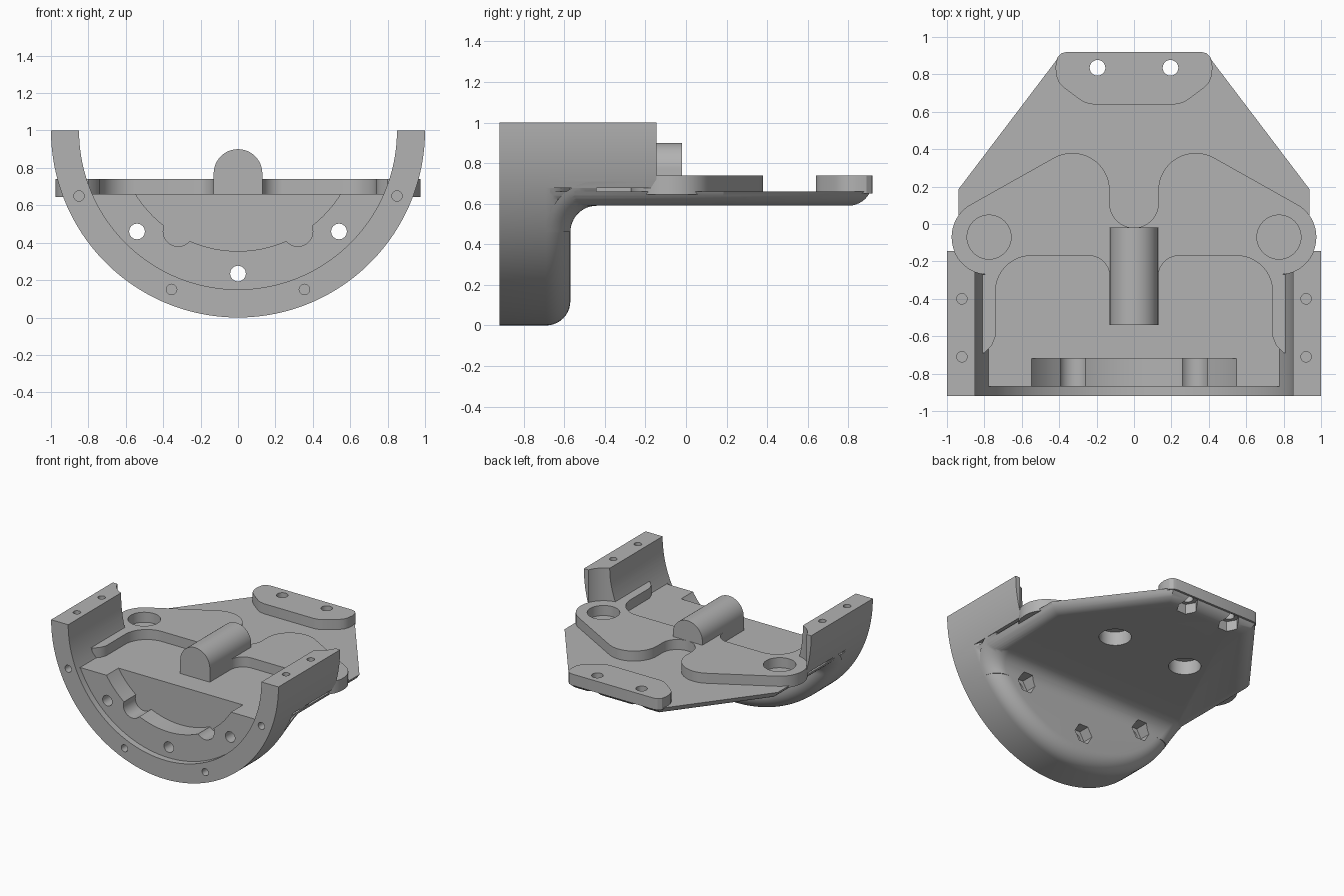
import bpy, bmesh
from math import sin, cos, pi, radians, sqrt
from mathutils import Vector

if "Cube" in bpy.data.objects:
    bpy.data.objects.remove(bpy.data.objects["Cube"])

grey = bpy.data.materials.new("plain grey")
grey.use_nodes = True
grey.diffuse_color = (0.45, 0.45, 0.45, 1)
grey.node_tree.nodes["Principled BSDF"].inputs["Base Color"].default_value = (0.45, 0.45, 0.45, 1)

FLOOR, UNDER, PAD_TOP, BACK, ROUND = 0.66, 0.59, 0.74, -0.57, 0.12


def arc(cx, cy, r, a0, a1, n=16):
    """Points on an arc, angles in degrees."""
    angles = [radians(a0 + (a1 - a0) * i / n) for i in range(n + 1)]
    return [(cx + r * cos(a), cy + r * sin(a)) for a in angles]


def circle(cx, cy, r, n=32):
    return arc(cx, cy, r, 0, 360, n)[:-1]


def mirrored(half):
    """Close an outline given on the +x side."""
    return half + [(-x, y) for x, y in reversed(half) if x > 1e-5]


def loft(name, rings):
    """Solid through closed rings of equal length."""
    bm = bmesh.new()
    loops = [[bm.verts.new(p) for p in ring] for ring in rings]
    n = len(loops[0])
    for a, b in zip(loops, loops[1:]):
        for i in range(n):
            j = (i + 1) % n
            bm.faces.new((a[i], a[j], b[j], b[i]))
    bm.faces.new(loops[0])
    bm.faces.new(loops[-1])
    bmesh.ops.recalc_face_normals(bm, faces=bm.faces[:])
    me = bpy.data.meshes.new(name)
    bm.to_mesh(me)
    bm.free()
    me.materials.append(grey)
    ob = bpy.data.objects.new(name, me)
    bpy.context.collection.objects.link(ob)
    return ob


def prism(name, pts, axis, a, b):
    if axis == "z":
        return loft(name, [[(u, v, h) for u, v in pts] for h in (a, b)])
    return loft(name, [[(u, h, v) for u, v in pts] for h in (a, b)])


def boolean(targets, tool, operation):
    for ob in targets:
        mod = ob.modifiers.new("bool", "BOOLEAN")
        mod.operation, mod.object, mod.solver = operation, tool, "EXACT"
        bpy.context.view_layer.objects.active = ob
        bpy.ops.object.modifier_apply(modifier=mod.name)
    bpy.data.objects.remove(tool)


def cut(targets, pts, axis, a, b):
    boolean(targets, prism("cutter", pts, axis, a, b), "DIFFERENCE")


def inset(depth):
    """Sideways inset of a rounded edge at a depth below the flat face."""
    return ROUND - sqrt(max(0, ROUND ** 2 - (ROUND - depth) ** 2))


def half_width(z):
    return sqrt(1 - (1 - z) ** 2)


# Half disc with its back rim rounded
rim = [(1, -0.92)] + [(1 - ROUND + ROUND * cos(a), BACK - ROUND + ROUND * sin(a))
                      for a in [pi / 2 * i / 10 for i in range(11)]]
body = loft("bracket_body", [[(x, y, 1 + z) for x, z in arc(0, 0, r, 180, 360, 96)] for r, y in rim])

# Side walls running back from the disc
sector = [(x, z) for x, z in arc(0, 1, 1, 180, 360, 96) if z > FLOOR]
boolean([body], prism("walls", sector, "y", -0.8, -0.145), "UNION")

# Base plate with a rounded lower edge
outline = [Vector(p) for p in [(0.949, -0.78), (0.949, 0.19), (0.395, 0.92),
                               (-0.395, 0.92), (-0.949, 0.19), (-0.949, -0.78)]]


def shrink(pts, d):
    result = []
    for i, p in enumerate(pts):
        e1 = (p - pts[i - 1]).normalized()
        e2 = (pts[(i + 1) % len(pts)] - p).normalized()
        n1, n2 = Vector((-e1.y, e1.x)), Vector((-e2.y, e2.x))
        result.append(p + (n1 + n2) * d / (1 + n1.dot(n2)))
    return result


depths = [ROUND * (1 - cos(pi / 2 * i / 10)) for i in range(11)]
layers = [d for d in depths if d < FLOOR - UNDER - 0.005] + [FLOOR - UNDER]
plate = loft("plate", [[(p.x, p.y, UNDER + d) for p in shrink(outline, inset(d))] for d in layers])
boolean([body], plate, "UNION")

# Concave fillet joining disc and plate
rings = []
for i in range(13):
    a = pi - pi / 2 * i / 12
    section = []
    for d in depths:
        r = 0.13 + d
        y, z = BACK + 0.13 + r * cos(a), UNDER - 0.13 + r * sin(a)
        section.append((half_width(z) - inset(d), y, z))
    rings.append(section + [(-x, y, z) for x, y, z in reversed(section)])
boolean([body], loft("fillet", rings), "UNION")

# Hollow inside, shallow front recess and stepped pocket
cavity = [(x, z) for x, z in arc(0, 1, 0.85, 180, 360, 96) if z > FLOOR]
edge = sqrt(0.85 ** 2 - (1 - FLOOR) ** 2)
split = len(cavity) // 2
cavity = ([(-0.85, 1.2)] + cavity[:split] + [(-edge, FLOOR), (edge, FLOOR)]
          + cavity[split:] + [(0.85, 1.2)])
cut([body], cavity, "y", -1.1, 0.5)
cut([body], circle(0, 1, 0.85, 192), "y", -1.1, -0.87)
cut([body], circle(0, 1, 0.645, 96), "y", -1.1, -0.72)
for s in (-1, 1):
    cut([body], circle(s * 0.32, 0.46, 0.08), "y", -1.1, -0.72)
    cut([body], circle(s * 0.775, -0.07, 0.2, 64), "z", PAD_TOP, 1.2)

# Raised pads on the plate
pad_half = (arc(0, 0.11, 0.13, -90, 0) + arc(0.33, 0.18, 0.2, 180, 60.7)
            + arc(0.775, -0.07, 0.2, 60.7, -84, 24)
            + [(0.84, -0.27), (0.84, -0.69), (0.8, -0.69), (0.76, -0.65), (0.74, -0.6)]
            + arc(0.55, -0.36, 0.19, 0, 90) + arc(0.24, -0.28, 0.11, 90, 180) + [(0, -0.28)])
pads = prism("raised_pads", mirrored(pad_half), "z", FLOOR - 0.015, PAD_TOP)

end_half = [(0.36, 0.92), (0.39, 0.912), (0.41, 0.89), (0.42, 0.84), (0.415, 0.79), (0.4, 0.755),
            (0.37, 0.725), (0.29, 0.665), (0.26, 0.648), (0.22, 0.64)]
end_pad = prism("end_pad", mirrored(end_half), "z", FLOOR - 0.01, PAD_TOP)

# Round-topped centre block
block = [(0.13, FLOOR - 0.01)] + arc(0, 0.77, 0.13, 0, 180, 32) + [(-0.13, FLOOR - 0.01)]
centre = prism("centre_block", block, "y", -0.54, -0.02)

# Bolt holes and hexagonal nut pockets
for x, z in ((-0.54, 0.46), (0.54, 0.46), (0, 0.235)):
    cut([body], circle(x, z, 0.042, 24), "y", -1.1, 0)
    cut([body], circle(x, z, 0.08, 6), "y", BACK - 0.09, 0)
for s in (-1, 1):
    cut([body, end_pad], circle(s * 0.195, 0.835, 0.042, 24), "z", 0.4, 1)
    cut([body, end_pad], circle(s * 0.195, 0.835, 0.08, 6), "z", 0.4, FLOOR + 0.01)
    cut([body, pads], circle(s * 0.775, -0.07, 0.118), "z", FLOOR, 1)
    cut([body, pads], circle(s * 0.33, 0.18, 0.118), "z", 0.4, 0.7)
    for x, z in ((0.85, 0.65), (0.355, 0.15)):
        cut([body], circle(s * x, z, 0.028, 20), "y", -1.1, -0.8)
    for y in (-0.4, -0.71):
        cut([body], circle(s * 0.92, y, 0.028, 20), "z", 0.85, 1.2)

# Smooth curves, sharp edges
for ob in (body, pads, end_pad, centre):
    bpy.ops.object.select_all(action="DESELECT")
    ob.select_set(True)
    bpy.context.view_layer.objects.active = ob
    bpy.ops.object.shade_smooth_by_angle(angle=radians(30))
